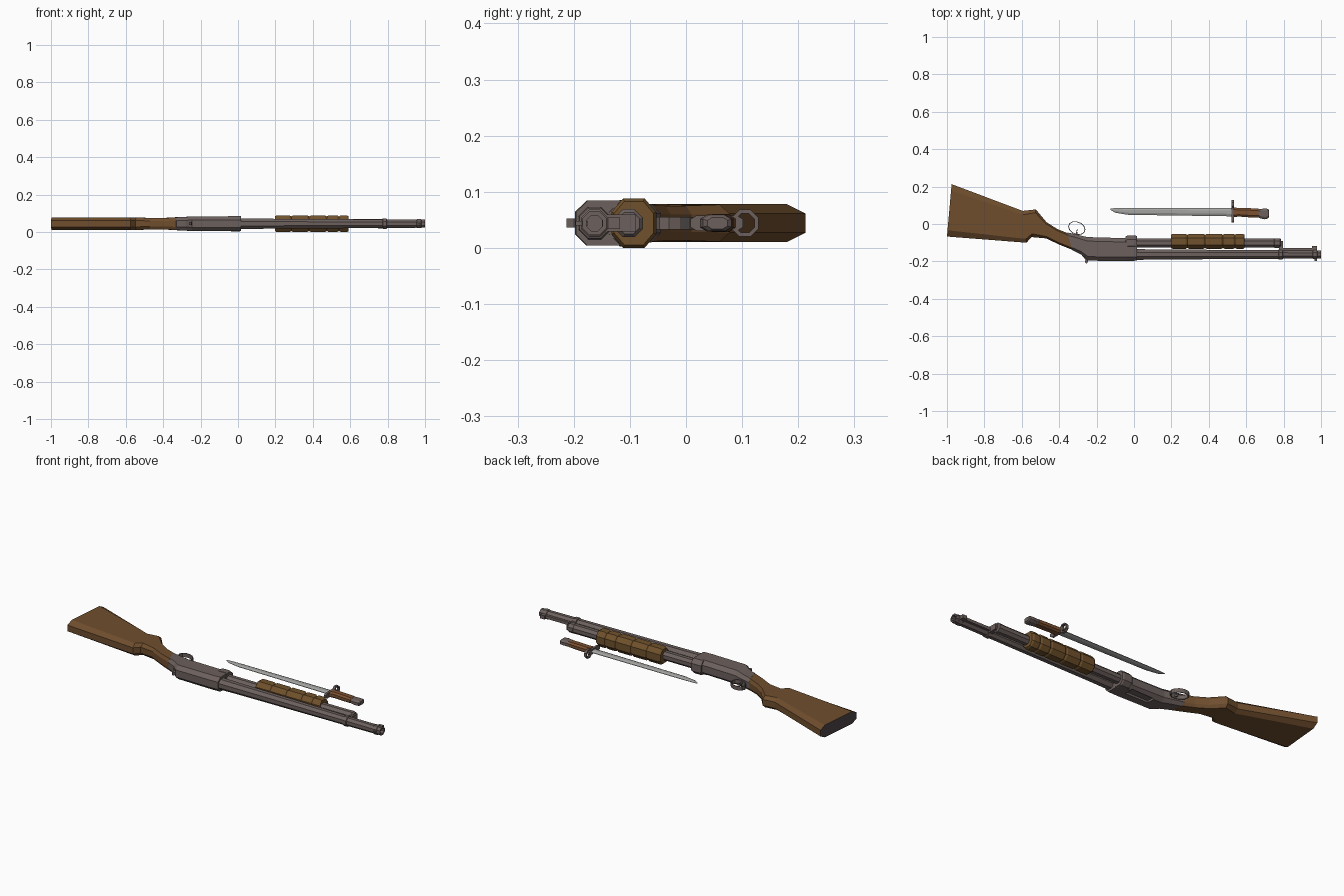
import bpy, bmesh, math

ZC = 0.044  # shared centre height of everything lying flat


def mat(name, r, g, b):
    m = bpy.data.materials.new(name)
    m.diffuse_color = (r, g, b, 1)
    return m


METAL = mat("gunmetal", 0.150, 0.118, 0.109)
WOOD = mat("walnut wood", 0.160, 0.076, 0.027)
WOOD2 = mat("forearm wood", 0.162, 0.083, 0.025)
GRIP = mat("grip wood", 0.200, 0.082, 0.030)
STEEL = mat("blade steel", 0.370, 0.370, 0.360)
PLATE = mat("butt plate dark", 0.080, 0.062, 0.068)


def finish(name, bm, *mats):
    bmesh.ops.recalc_face_normals(bm, faces=bm.faces)
    me = bpy.data.meshes.new(name)
    bm.to_mesh(me)
    bm.free()
    for m in mats:
        me.materials.append(m)
    ob = bpy.data.objects.new(name, me)
    bpy.context.collection.objects.link(ob)
    return ob


def skin(name, rings, m, closed=False):
    """Bridge equal rings of points; cap the ends unless the chain is closed."""
    bm = bmesh.new()
    vs = [[bm.verts.new(p) for p in ring] for ring in rings]
    n = len(vs[0])
    for i in range(len(vs) if closed else len(vs) - 1):
        a, b = vs[i], vs[(i + 1) % len(vs)]
        for j in range(n):
            bm.faces.new((a[j], a[(j + 1) % n], b[(j + 1) % n], b[j]))
    if not closed:
        bm.faces.new(vs[0])
        bm.faces.new(vs[-1])
    return finish(name, bm, m)


def loft(name, stations, m, c=0.15, k=0.5):
    """Chamfered box section; station = (x, y at low side, x, y at high side, half z)."""
    rings = []
    for xa, ya, xb, yb, h in stations:
        sec = [(c, -1), (1 - c, -1), (1, -k), (1, k), (1 - c, 1), (c, 1), (0, k), (0, -k)]
        rings.append([(xa + (xb - xa) * t, ya + (yb - ya) * t, ZC + z * h) for t, z in sec])
    return skin(name, rings, m)


def straight(*st):
    return [(x, a, x, b, h) for x, a, b, h in st]


def tube(name, y, stations, m, n=8, closed=False):
    """Round part along x; station = (x, radius)."""
    rings = [[(x, y + r * math.cos((j + .5) * math.tau / n) / math.cos(math.pi / n),
               ZC + r * math.sin((j + .5) * math.tau / n) / math.cos(math.pi / n))
              for j in range(n)] for x, r in stations]
    return skin(name, rings, m, closed)


def box(name, x0, x1, y0, y1, h, m):
    return skin(name, [[(x, y0, ZC - h), (x, y1, ZC - h), (x, y1, ZC + h), (x, y0, ZC + h)]
                       for x in (x0, x1)], m)


# Stock with dark butt face
stock = loft("stock", [
    (-1.0, -0.067, -0.975, 0.213, 0.034),
    (-0.575, -0.10, -0.595, 0.070, 0.034),
    (-0.548, -0.070, -0.525, 0.078, 0.033),
    (-0.47, -0.077, -0.468, 0.010, 0.031),
    (-0.40, -0.110, -0.41, -0.027, 0.031),
    (-0.325, -0.140, -0.352, -0.050, 0.033)], WOOD, c=0.12)
stock.data.materials.append(PLATE)
for f in stock.data.polygons:
    f.material_index = 1 if f.normal.x < -0.9 else 0

# Receiver, with a shallow loading port cut in the underside
receiver = loft("receiver", [
    (-0.330, -0.140, -0.357, -0.045, 0.034),
    (-0.280, -0.165, -0.300, -0.058, 0.036),
    (-0.245, -0.196, -0.250, -0.070, 0.039),
    (-0.040, -0.198, -0.040, -0.076, 0.040),
    (0.015, -0.196, 0.015, -0.076, 0.040)], METAL, c=0.17)
cutter = box("port_cutter", -0.20, -0.06, -0.135, -0.09, 0.012, METAL)
cutter.location.z = -0.040
cutter.hide_render = True
cutter.hide_viewport = True
port = receiver.modifiers.new("port", 'BOOLEAN')
port.object = cutter
port.operation = 'DIFFERENCE'
port.solver = 'EXACT'

# Collar where the magazine meets the receiver
loft("receiver_collar", straight((-0.045, -0.135, -0.066, 0.036), (-0.035, -0.14, -0.062, 0.0415),
                                 (0.008, -0.14, -0.062, 0.0415), (0.016, -0.137, -0.066, 0.038)),
     METAL, c=0.28)

# Hammer nub behind the receiver
skin("hammer", [[(-0.285, -0.16, z), (-0.25, -0.18, z), (-0.245, -0.2, z),
                 (-0.252, -0.213, z), (-0.262, -0.205, z), (-0.26, -0.19, z)]
                for z in (ZC - 0.008, ZC + 0.008)], METAL)

# Trigger guard strap and trigger
guard = []
N = 12
for i in range(N):
    a = math.tau * i / N
    ca, sa = math.cos(a), math.sin(a)
    pts = [(-0.306 + (0.046 - d) * ca, -0.022 - 0.008 * ca + (0.036 - d) * sa) for d in (0, 0.004)]
    guard.append([(*pts[0], ZC - .011), (*pts[0], ZC + .011), (*pts[1], ZC + .011), (*pts[1], ZC - .011)])
skin("trigger_guard", guard, METAL, closed=True)
skin("trigger", [[(-0.312, -0.065, z), (-0.298, -0.065, z), (-0.304, -0.04, z),
                  (-0.300, -0.022, z), (-0.308, -0.036, z)]
                 for z in (ZC - 0.005, ZC + 0.005)], METAL)

# Barrel with hollow muzzle
tube("barrel", -0.163, [(0.0, 0.029), (0.12, 0.027), (0.6, 0.024), (0.955, 0.0215), (0.957, 0.024),
                        (0.978, 0.024), (0.980, 0.0215), (1.0, 0.0215), (1.0, 0.014), (0.95, 0.014)], METAL)

# Magazine tube, end cap, barrel band
tube("magazine_tube", -0.102, [(0.0, 0.024), (0.76, 0.024)], METAL)
tube("magazine_cap", -0.102, [(0.745, 0.020), (0.75, 0.025), (0.78, 0.025), (0.787, 0.019)], METAL)
tube("barrel_band", -0.163, [(0.772, 0.023), (0.774, 0.027), (0.794, 0.027), (0.796, 0.023)], METAL)
box("band_bridge", 0.774, 0.796, -0.15, -0.09, 0.015, METAL)

# Blade mounting lug and front sight
box("mounting_rail", 0.79, 0.96, -0.15, -0.128, 0.008, METAL)
box("mounting_lug", 0.952, 0.978, -0.15, -0.118, 0.010, METAL)
box("front_sight", 0.966, 0.979, -0.197, -0.175, 0.004, METAL)

# Ribbed forearm
edges = [0.197, 0.285, 0.38, 0.475, 0.54, 0.592]
st = []
for a, b in zip(edges, edges[1:]):
    for x, d in ((a, 0.005), (a + 0.009, 0), (b - 0.009, 0), (b, 0.005)):
        if not st or x > st[-1][0]:
            st.append((x, -0.133 + d, -0.053 - d, 0.044 - d))
loft("forearm", straight(*st), WOOD2, c=0.26, k=0.45)

# Bayonet: blade, crossguard, barrel ring, grip, pommel
loft("bayonet_blade", straight((-0.126, 0.076, 0.083, 0.001), (-0.10, 0.060, 0.085, 0.004),
                               (-0.03, 0.049, 0.086, 0.006), (0.525, 0.041, 0.086, 0.007)),
     STEEL, c=0.3, k=0.2)
loft("bayonet_crossguard", straight((0.522, 0.008, 0.102, 0.014), (0.534, 0.008, 0.102, 0.014)),
     METAL, c=0.12)
tube("bayonet_ring", 0.105, [(0.521, 0.024), (0.535, 0.024), (0.535, 0.017), (0.521, 0.017)],
     METAL, closed=True)
loft("bayonet_grip", straight((0.533, 0.036, 0.088, 0.016), (0.56, 0.040, 0.086, 0.016),
                              (0.61, 0.036, 0.085, 0.016), (0.665, 0.034, 0.082, 0.015)),
     GRIP, c=0.22)
loft("bayonet_pommel", straight((0.663, 0.036, 0.080, 0.014), (0.675, 0.030, 0.080, 0.015),
                                (0.700, 0.025, 0.083, 0.015), (0.716, 0.030, 0.081, 0.014),
                                (0.722, 0.038, 0.074, 0.010)), METAL, c=0.22)
